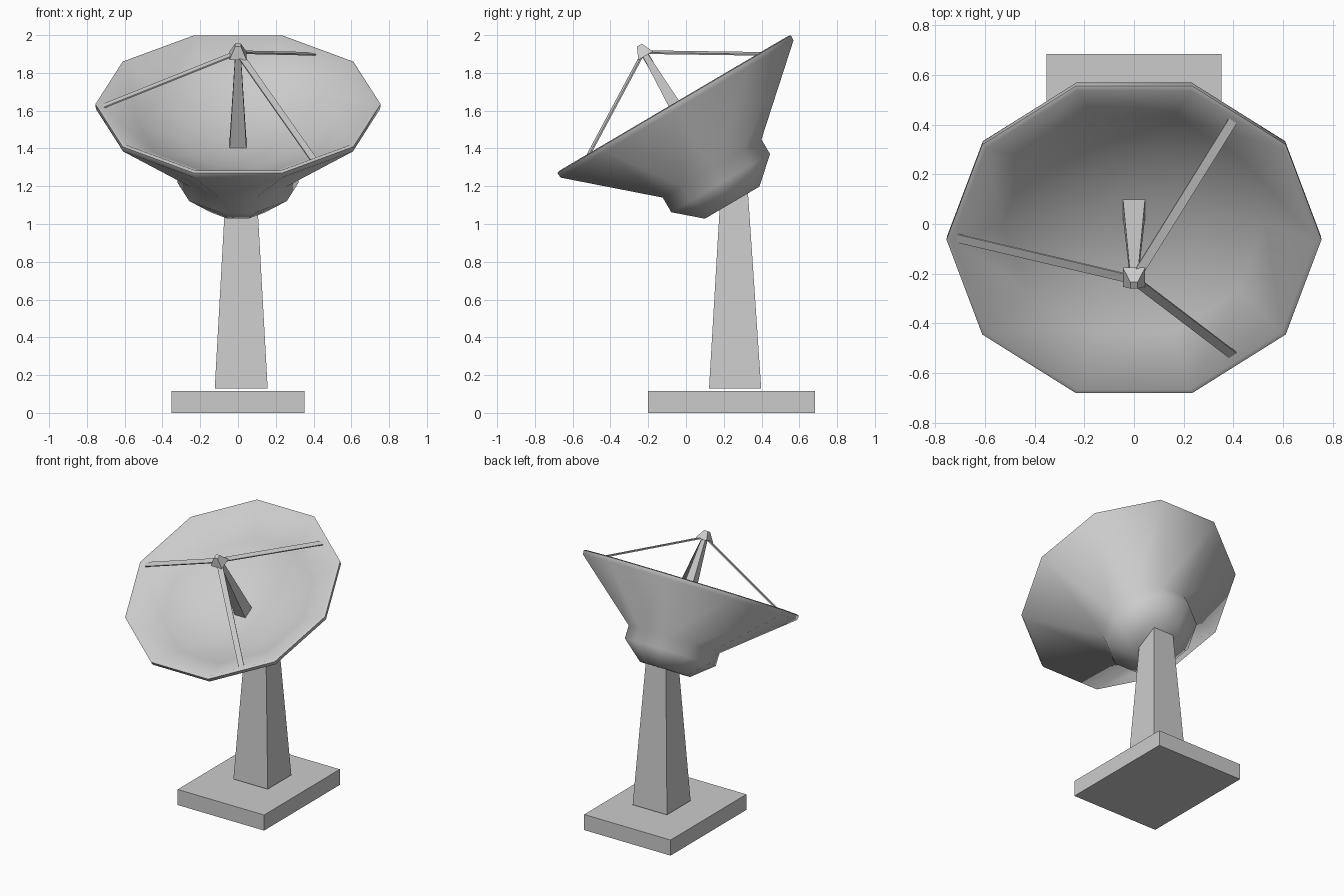
import bpy, bmesh, math
from mathutils import Vector, Matrix

cube = bpy.data.objects.get("Cube")
if cube:
    bpy.data.objects.remove(cube)

grey = bpy.data.materials.new("light_grey")
grey.use_nodes = True
grey.diffuse_color = (0.6, 0.6, 0.6, 1)
grey.node_tree.nodes["Principled BSDF"].inputs["Base Color"].default_value = grey.diffuse_color

# Dish space: origin at the rim centre, local z along the tilted dish axis
TILT = math.radians(30.5)
DISH = Matrix.Translation((0, -0.06, 1.63)) @ Matrix.Rotation(TILT, 4, 'X')


def finish(name, bm, matrix=Matrix(), smooth=None):
    bmesh.ops.recalc_face_normals(bm, faces=bm.faces)
    bm.transform(matrix)
    mesh = bpy.data.meshes.new(name)
    bm.to_mesh(mesh)
    bm.free()
    mesh.materials.append(grey)
    obj = bpy.data.objects.new(name, mesh)
    bpy.context.collection.objects.link(obj)
    if smooth:
        bpy.ops.object.select_all(action='DESELECT')
        obj.select_set(True)
        bpy.context.view_layer.objects.active = obj
        bpy.ops.object.shade_smooth_by_angle(angle=math.radians(smooth))
    return obj


def loft(name, rings, matrix=Matrix(), smooth=None):
    """Join rings of points with side faces and cap both ends."""
    bm = bmesh.new()
    loops = [[bm.verts.new(p) for p in ring] for ring in rings]
    n = len(loops[0])
    for a, b in zip(loops, loops[1:]):
        for i in range(n):
            j = (i + 1) % n
            bm.faces.new((a[i], a[j], b[j], b[i]))
    bm.faces.new(loops[0])
    bm.faces.new(loops[-1])
    return finish(name, bm, matrix, smooth)


def rect(cx, cy, hx, hy, z):
    return [(cx + sx * hx, cy + sy * hy, z)
            for sx, sy in ((-1, -1), (1, -1), (1, 1), (-1, 1))]


def decagon(radius, z):
    return [(radius * math.cos(math.tau * i / 10),
             radius * math.sin(math.tau * i / 10), z) for i in range(10)]


# Ground slab and tapered pillar
loft("base_slab", [rect(0, 0.242, 0.353, 0.442, z) for z in (0, 0.115)])
loft("pillar", [rect(0.017, 0.26, 0.14, 0.138, 0.13),
                rect(0.017, 0.255, 0.075, 0.064, 1.3)])

# Ten-sided dish: hub at the back, cone, rim lip, then the hollow face
profile = [(0.176, -0.60), (0.319, -0.48), (0.319, -0.39), (0.752, -0.025),
           (0.755, 0.005), (0.735, 0.01), (0.53, -0.12), (0.3, -0.21), (0.1, -0.237)]
loft("dish", [decagon(r, z) for r, z in profile], DISH, 60)

# Feed horn and its head
loft("feed_horn", [rect(0, 0, 0.045, 0.045, -0.25),
                   rect(0, 0, 0.015, 0.015, 0.31)], DISH)
loft("feed_head", [rect(0, 0, 0.045, 0.045, 0.303),
                   rect(0, 0, 0.015, 0.015, 0.368)], DISH)

# Flat support struts from the rim to the head
for name, angle, reach in (("strut_right", 180, 0.72),
                           ("strut_upper", 54, 0.68),
                           ("strut_lower", -54, 0.68)):
    start, end = Vector((0.02, 0, 0.315)), Vector((reach, 0, -0.01))
    along = (end - start).normalized()
    side = Vector((0, 0.019, 0))
    up = along.cross(Vector((0, 1, 0))) * 0.004
    rings = [[p - side - up, p + side - up, p + side + up, p - side + up]
             for p in (start, end)]
    loft(name, rings, DISH @ Matrix.Rotation(math.radians(angle), 4, 'Z'))
